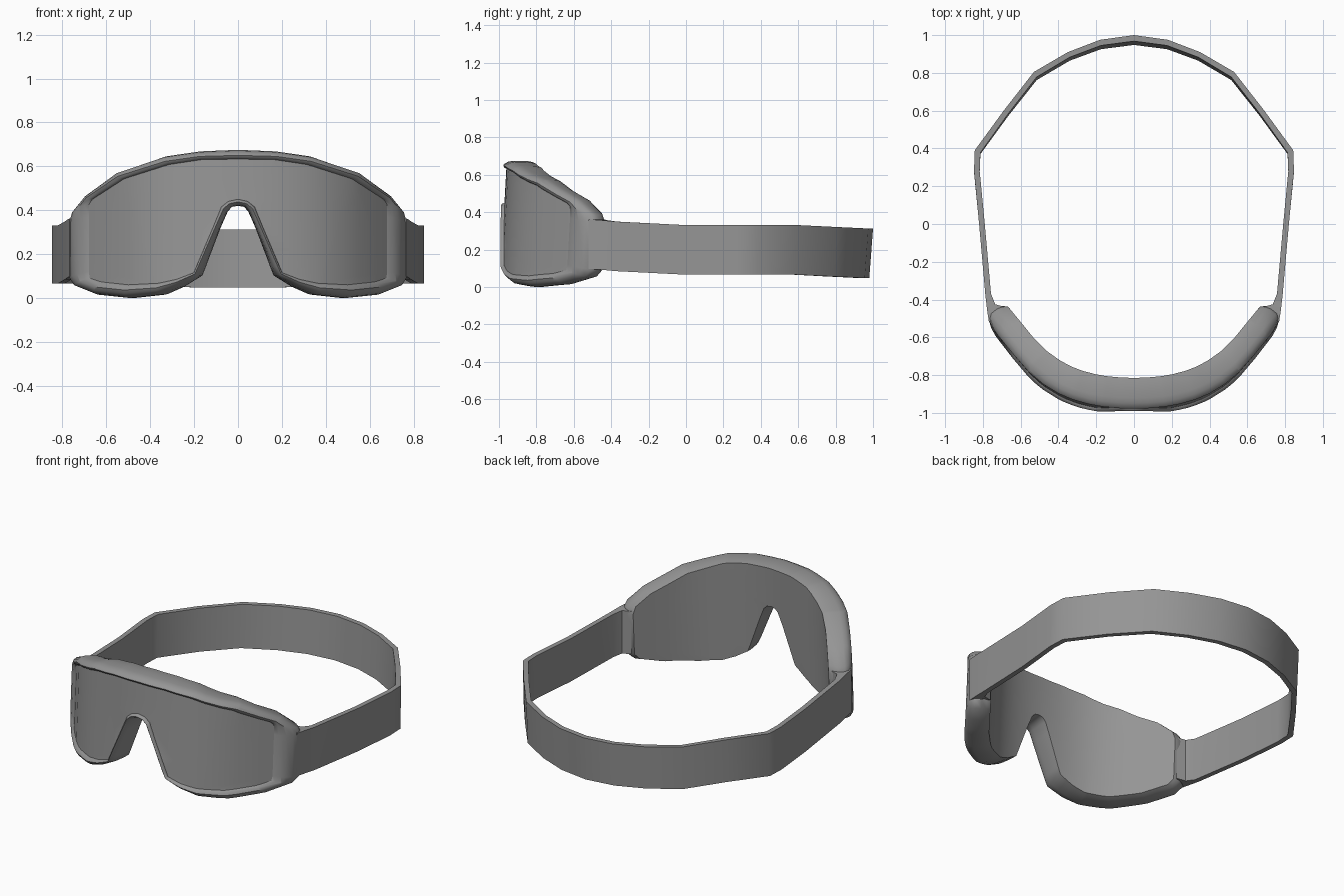
import bpy, bmesh, math
from mathutils import Vector

cube = bpy.data.objects.get("Cube")
if cube:
    bpy.data.objects.remove(cube, do_unlink=True)

grey = bpy.data.materials.new("plain_grey")
grey.use_nodes = True
colour = (0.3, 0.3, 0.3, 1)
grey.diffuse_color = colour
grey.node_tree.nodes["Principled BSDF"].inputs["Base Color"].default_value = colour

# Left half of the goggles, top centre round to nose: outer x, z and lens x, z
OUTLINE = [
    (0, .675, 0, .633), (.18, .668, .17, .63), (.35, .645, .32, .608),
    (.575, .572, .53, .543), (.72, .465, .675, .45), (.785, .385, .69, .43),
    (.798, .34, .692, .37), (.798, .09, .692, .12), (.775, .055, .688, .09),
    (.675, .015, .635, .073), (.53, 0, .51, .06), (.375, .015, .37, .067),
    (.28, .05, .285, .085), (.185, .1, .205, .115), (.165, .14, .19, .15),
    (.087, .32, .112, .33), (.05, .395, .077, .415), (.03, .415, .045, .44),
    (0, .42, 0, .45)]

# Left half of the strap: outer x, y, inner x, y and lower edge z
STRAP = [
    (.768, -.52, .68, -.44, .097), (.777, -.46, .735, -.425, .093),
    (.787, -.375, .757, -.37, .085), (.82, 0, .79, 0, .066),
    (.847, .28, .817, .28, .066), (.843, .39, .813, .378, .066),
    (.69, .6, .665, .585, .066), (.53, .805, .515, .778, .056),
    (.35, .91, .34, .883, .051), (.18, .975, .175, .945, .048),
    (0, 1, 0, .968, .047)]
STRAP_HEIGHT = .265


def finish(name, bm):
    """Turn a bmesh into a grey object, smooth except at sharp edges."""
    bmesh.ops.recalc_face_normals(bm, faces=bm.faces)
    mesh = bpy.data.meshes.new(name)
    bm.to_mesh(mesh)
    bm.free()
    mesh.materials.append(grey)
    obj = bpy.data.objects.new(name, mesh)
    bpy.context.collection.objects.link(obj)
    bpy.ops.object.select_all(action='DESELECT')
    obj.select_set(True)
    bpy.context.view_layer.objects.active = obj
    bpy.ops.object.shade_smooth_by_angle(angle=math.radians(40))


def bridge(bm, a, b):
    """Join two closed loops of vertices with quads."""
    for i in range(len(a)):
        j = (i + 1) % len(a)
        bm.faces.new((a[i], a[j], b[j], b[i]))


def wrap(co):
    """Bend a flat point (x, depth, z) round the face, straight at the ends."""
    x, depth, z = co
    bent = max(-.62, min(.62, x))
    slope = .772 * bent + 3.344 * bent ** 3
    inward = Vector((-slope, 1)).normalized()
    depth *= 1 - .15 * (bent / .62) ** 4
    y = -1.008 + .386 * bent ** 2 + .836 * bent ** 4
    y += slope * (x - bent) + .055 * (z - .1)
    return Vector((x + depth * inward.x, y + depth * inward.y, z))


def wrapped_shell(name, rings):
    """Closed shell from (inset, depth) rings, cut into columns and bent."""
    bm = bmesh.new()
    loops = []
    for inset, depth in rings:
        half = [(a + (c - a) * inset, depth, b + (d - b) * inset)
                for a, b, c, d in OUTLINE]
        mirrored = [(-x, y, z) for x, y, z in half[-2:0:-1]]
        loops.append([bm.verts.new(p) for p in half + mirrored])
    for a, b in zip(loops, loops[1:]):
        bridge(bm, a, b)
    caps = [bm.faces.new(loops[0]), bm.faces.new(loops[-1])]
    bm.normal_update()
    bmesh.ops.triangulate(bm, faces=caps, ngon_method='EAR_CLIP')
    for i in range(-9, 10):
        bmesh.ops.bisect_plane(
            bm, geom=bm.verts[:] + bm.edges[:] + bm.faces[:], dist=1e-5,
            plane_co=(i * .08, 0, 0), plane_no=(1, 0, 0))
    for v in bm.verts:
        v.co = wrap(v.co)
    finish(name, bm)


# Rounded padded frame and the lens set into its front
wrapped_shell("goggle_frame", [
    (1, .035), (1, .018), (.85, .006), (.6, 0), (.35, .008), (.1, .028),
    (0, .055), (0, .1), (.06, .135), (.2, .162)])
wrapped_shell("lens", [(1, .032), (1, .018)])

# Head strap: a rectangular section swept from one side round to the other
bm = bmesh.new()
path = STRAP + [(-a, b, -c, d, z) for a, b, c, d, z in STRAP[-2::-1]]
sections = []
for ox, oy, ix, iy, low in path:
    top = low + STRAP_HEIGHT
    lean = .02 * max(0, oy)
    sections.append([bm.verts.new(p) for p in (
        (ox, oy - lean, low), (ox, oy, top),
        (ix, iy, top), (ix, iy - lean, low))])
for a, b in zip(sections, sections[1:]):
    bridge(bm, a, b)
bm.faces.new(sections[0])
bm.faces.new(sections[-1])
finish("head_strap", bm)
